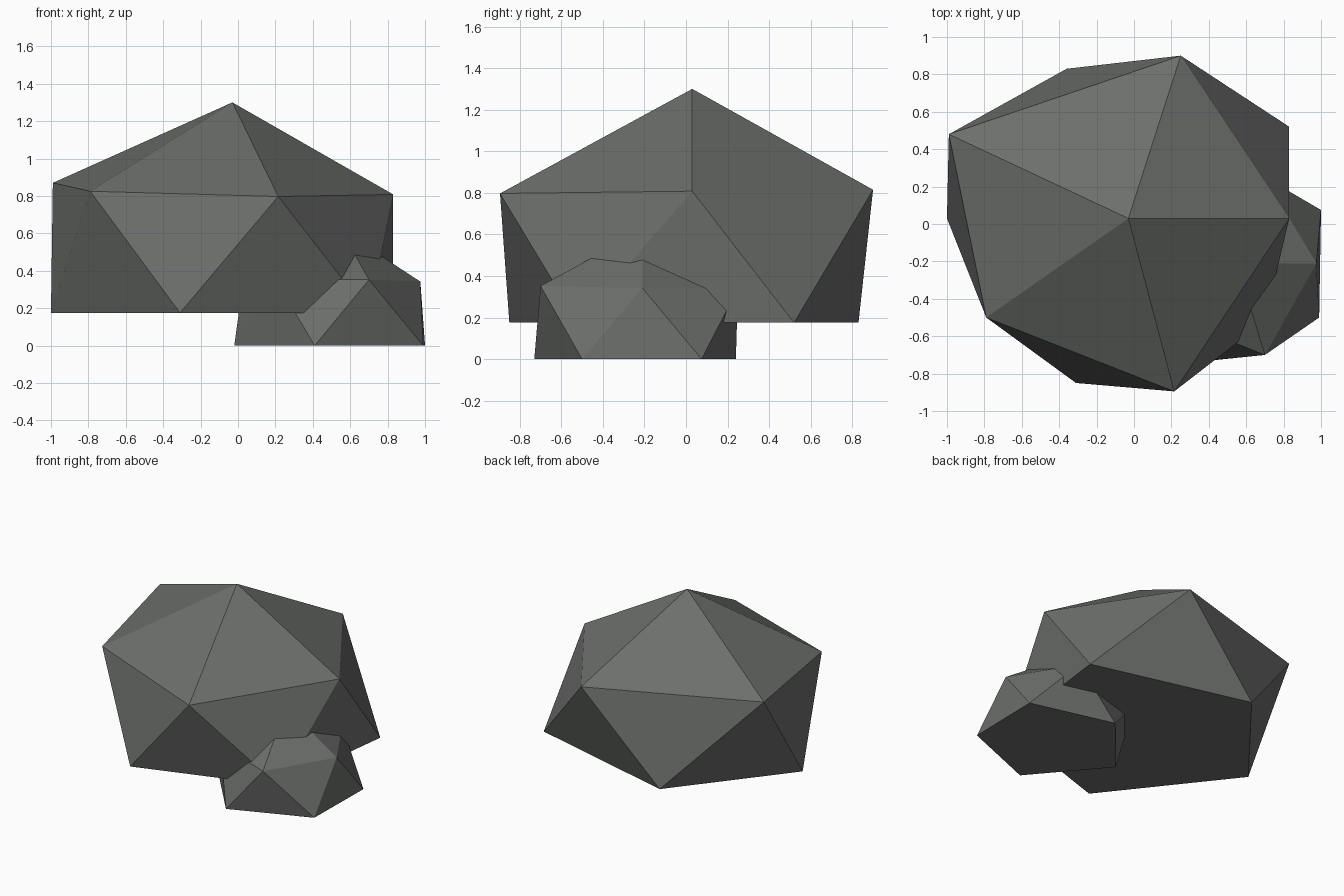
import bpy
import bmesh

if "Cube" in bpy.data.objects:
    bpy.data.objects.remove(bpy.data.objects["Cube"])

stone = bpy.data.materials.new("dark grey stone")
stone.diffuse_color = (0.150, 0.158, 0.150, 1.0)
stone.use_nodes = True
stone.node_tree.nodes["Principled BSDF"].inputs["Base Color"].default_value = stone.diffuse_color


def make_rock(name, apex, shoulder, base, base_z):
    """Faceted boulder: apex fan, zigzag band of triangles, flat five-sided base."""
    bm = bmesh.new()
    top = bm.verts.new(apex)
    up = [bm.verts.new(p) for p in shoulder]
    low = [bm.verts.new((x, y, base_z)) for x, y in base]
    for i in range(5):
        j = (i + 1) % 5
        bm.faces.new((top, up[i], up[j]))
        bm.faces.new((up[i], low[i], up[j]))
        bm.faces.new((low[i], low[j], up[j]))
    bm.faces.new(low[::-1])
    bmesh.ops.recalc_face_normals(bm, faces=bm.faces)
    mesh = bpy.data.meshes.new(name)
    bm.to_mesh(mesh)
    bm.free()
    mesh.materials.append(stone)
    rock = bpy.data.objects.new(name, mesh)
    bpy.context.collection.objects.link(rock)
    return rock


# Main boulder, base raised above the ground
make_rock(
    "large_rock", (-0.03, 0.03, 1.30),
    [(-0.99, 0.48, 0.87), (-0.79, -0.50, 0.825), (0.215, -0.895, 0.797),
     (0.83, 0.03, 0.808), (0.25, 0.90, 0.815)],
    [(-1.0, 0.03), (-0.31, -0.85), (0.70, -0.52), (0.83, 0.52), (-0.36, 0.83)],
    0.175)

# Smaller boulder on the ground, pushed into the front right of the main one
make_rock(
    "small_rock", (0.55, -0.21, 0.62),
    [(0.03, 0.04, 0.36), (0.20, -0.50, 0.352), (0.70, -0.70, 0.352),
     (0.975, -0.21, 0.342), (0.70, 0.25, 0.34)],
    [(-0.02, -0.22), (0.41, -0.73), (0.99, -0.50), (1.0, 0.075), (0.37, 0.24)],
    0.0)
